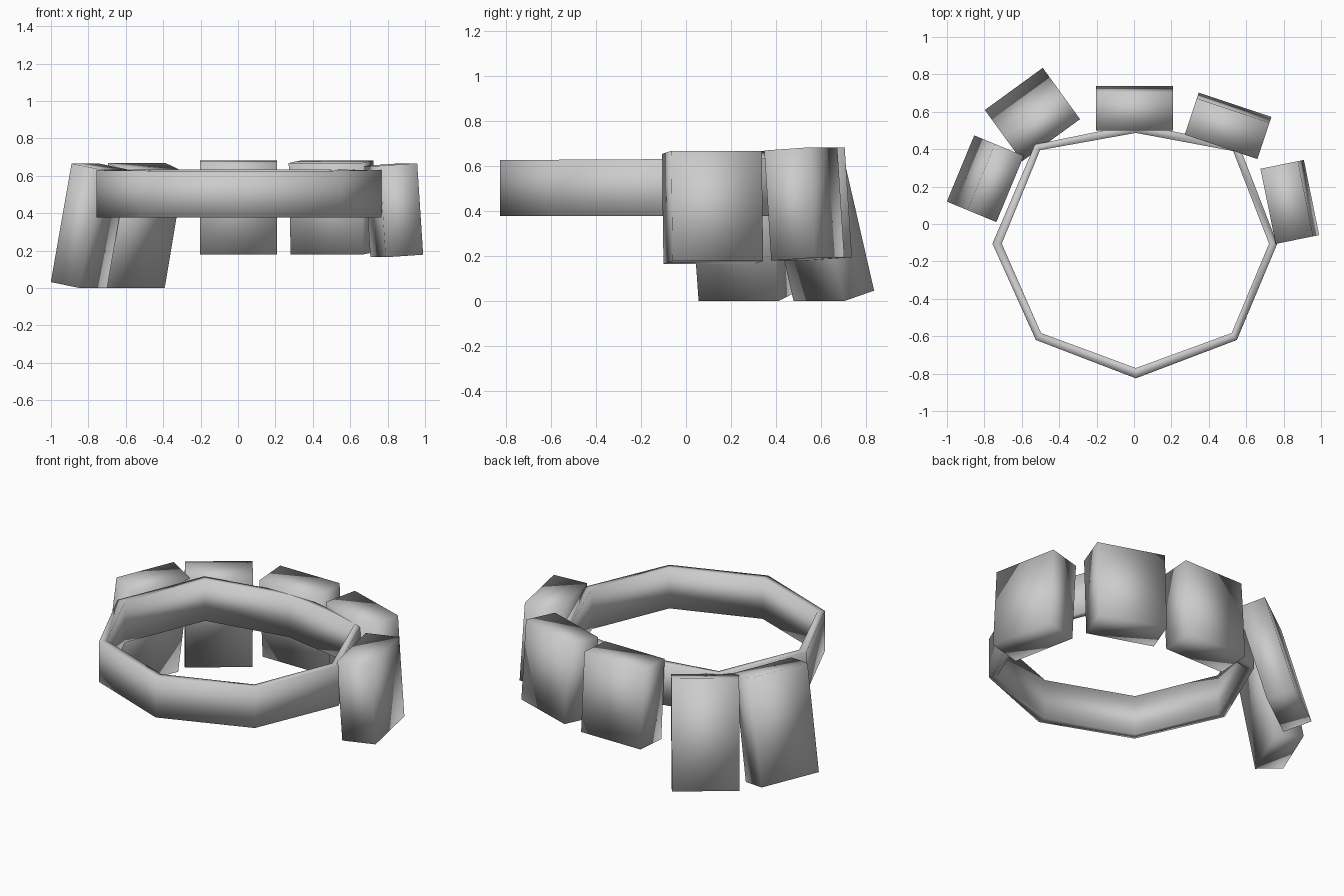
import bpy, bmesh
from math import radians
from mathutils import Matrix

if "Cube" in bpy.data.objects:
    bpy.data.objects.remove(bpy.data.objects["Cube"])


def finish(name, bm):
    bmesh.ops.recalc_face_normals(bm, faces=bm.faces)
    me = bpy.data.meshes.new(name)
    bm.to_mesh(me)
    bm.free()
    for p in me.polygons:
        p.use_smooth = True
    ob = bpy.data.objects.new(name, me)
    bpy.context.collection.objects.link(ob)
    return ob


def pouch(name, size, centre, turn, tilt):
    """Box whose local +y points outward; tilt swings its bottom outward."""
    bm = bmesh.new()
    m = (Matrix.Translation(centre) @ Matrix.Rotation(radians(turn), 4, 'Z')
         @ Matrix.Rotation(radians(tilt), 4, 'X') @ Matrix.Diagonal((*size, 1)))
    bmesh.ops.create_cube(bm, size=1, matrix=m)
    return finish(name, bm)


# Belt: eight-sided band with a thin rectangular section
outer = [(0.01, -0.825), (0.55, -0.62), (0.766, -0.105), (0.56, 0.425),
         (0.01, 0.535), (-0.53, 0.425), (-0.757, -0.105), (-0.525, -0.62)]
inner = [(0.01, -0.77), (0.522, -0.583), (0.722, -0.105), (0.53, 0.39),
         (0.01, 0.487), (-0.502, 0.395), (-0.707, -0.105), (-0.497, -0.583)]
bm = bmesh.new()
rings = []
for o, i in zip(outer, inner):
    top = 0.631 + 0.006 * o[1]
    rings.append([bm.verts.new((*p, z)) for p, z in
                  ((o, 0.377), (o, top), (i, top), (i, 0.377))])
for k in range(8):
    a, b = rings[k], rings[(k + 1) % 8]
    for j in range(4):
        n = (j + 1) % 4
        bm.faces.new((a[j], b[j], b[n], a[n]))
finish("belt", bm)

# Short pouches at the back and right
short = (0.41, 0.205, 0.49)
pouch("back_pouch", short, (0.003, 0.618, 0.432), 0, 3.8)
pouch("back_right_pouch", short, (0.503, 0.525, 0.431), -18.5, 3.8)
pouch("right_pouch", short, (0.833, 0.118, 0.416), -78.5, 3.8)

# Tall pouches hanging lower on the left
tall = (0.383, 0.17, 0.645)
pouch("left_pouch", tall, (-0.795, 0.242, 0.333), 67.5, 10.7)
pouch("back_left_pouch", tall, (-0.543, 0.585, 0.334), 36, 15.8)
